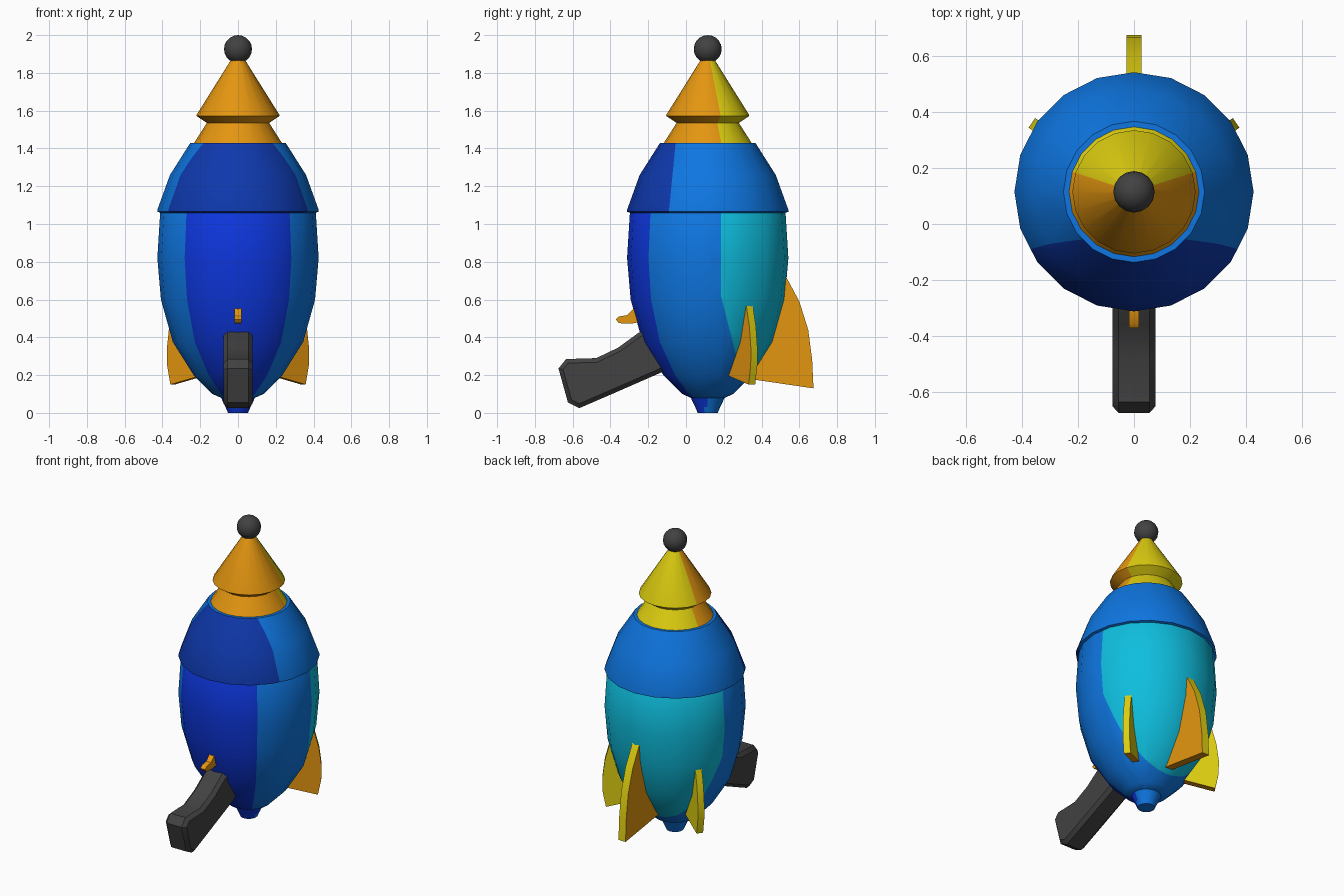
import bpy, bmesh, math
from mathutils import Vector, Matrix

if "Cube" in bpy.data.objects:
    bpy.data.objects.remove(bpy.data.objects["Cube"])

AXIS_Y = 0.115
SIDES = 20


def srgb(c):
    c /= 255
    return c / 12.92 if c <= 0.04045 else ((c + 0.055) / 1.055) ** 2.4


def material(name, r, g, b):
    m = bpy.data.materials.new(name)
    m.diffuse_color = (srgb(r), srgb(g), srgb(b), 1)
    m.use_nodes = True
    m.node_tree.nodes["Principled BSDF"].inputs["Base Color"].default_value = m.diffuse_color
    return m


ROYAL = material("royal_blue", 13, 54, 220)
NAVY = material("deep_blue", 14, 56, 172)
BLUE = material("mid_blue", 14, 118, 225)
CYAN = material("cyan", 14, 190, 222)
ORANGE = material("orange", 228, 150, 16)
YELLOW = material("yellow", 222, 206, 16)
GREY = material("dark_grey", 66, 66, 66)


def finish(bm, name, mats, rule=None, loc=(0, 0, 0), smooth_angle=35):
    """Colour faces by rule, mark sharp edges and make the object."""
    bmesh.ops.recalc_face_normals(bm, faces=bm.faces[:])
    bm.normal_update()
    for f in bm.faces:
        f.smooth = True
        if rule:
            f.material_index = rule(f.calc_center_median(), f.normal)
    for e in bm.edges:
        e.smooth = e.calc_face_angle(0) < math.radians(smooth_angle)
    me = bpy.data.meshes.new(name)
    bm.to_mesh(me)
    bm.free()
    for m in mats:
        me.materials.append(m)
    ob = bpy.data.objects.new(name, me)
    ob.location = loc
    bpy.context.collection.objects.link(ob)
    return ob


def lathe(name, profile, mats, rule=None, cuts=()):
    """Turn an (r, z) profile round the rocket axis; cuts are planes along colour borders."""
    bm = bmesh.new()
    rings = []
    for r, z in profile:
        rings.append([bm.verts.new((r * math.cos(math.tau * i / SIDES),
                                    r * math.sin(math.tau * i / SIDES), z))
                      for i in range(SIDES)])
    for a, b in zip(rings, rings[1:]):
        for i in range(SIDES):
            j = (i + 1) % SIDES
            bm.faces.new((a[i], a[j], b[j], b[i]))
    bm.faces.new(rings[0][::-1])
    bm.faces.new(rings[-1])
    for co, no in cuts:
        bmesh.ops.bisect_plane(bm, geom=bm.verts[:] + bm.edges[:] + bm.faces[:],
                               plane_co=co, plane_no=no)
    return finish(bm, name, mats, rule, (0, AXIS_Y, 0))


def plate(name, outline, half, mats, rule=None, bevel=0, turn=None):
    """Extrude a (y, z) outline across x, optionally turned about the rocket axis."""
    bm = bmesh.new()
    a = [bm.verts.new((-half, y, z)) for y, z in outline]
    b = [bm.verts.new((half, y, z)) for y, z in outline]
    caps = [bm.faces.new(a), bm.faces.new(b[::-1])]
    n = len(outline)
    for i in range(n):
        j = (i + 1) % n
        bm.faces.new((a[i], b[i], b[j], a[j]))
    bmesh.ops.recalc_face_normals(bm, faces=bm.faces[:])
    if bevel:
        edges = list({e for f in caps for e in f.edges})
        bmesh.ops.bevel(bm, geom=edges, offset=bevel, segments=1, affect='EDGES')
    if turn is None:
        return finish(bm, name, mats, rule)
    bm.transform(Matrix.Rotation(turn, 4, 'Z'))
    return finish(bm, name, mats, rule, (0, AXIS_Y, 0))


# Lower hull: royal front, mid blue sides, cyan back
FRONT = math.radians(42)
SLANT = Vector((0, 0.45, 0.115))      # normal of the sloping lower cyan border
SLANT_CO = Vector((0, 0.07, 0.62))


def hull_rule(c, n):
    if math.atan2(abs(c.x), -c.y) < FRONT:
        return 0
    if c.y > 0.07 and (c - SLANT_CO).dot(SLANT) > 0:
        return 2
    return 1


lathe("lower_hull",
      [(0.09, 0.08), (0.135, 0.10), (0.235, 0.20), (0.345, 0.375), (0.408, 0.60),
       (0.427, 0.82), (0.412, 1.06), (0.40, 1.08)],
      [ROYAL, BLUE, CYAN], hull_rule,
      [((0, 0, 0), (math.cos(FRONT), math.sin(FRONT), 0)),
       ((0, 0, 0), (-math.cos(FRONT), math.sin(FRONT), 0)),
       ((0, 0.07, 0), (0, 1, 0)), (SLANT_CO, SLANT)])

# Nozzle under the hull
lathe("nozzle", [(0.053, 0.0), (0.066, 0.03), (0.092, 0.085)], [ROYAL, BLUE],
      lambda c, n: 0 if c.y < -0.01 else 1)

# Upper hull shell with a small overhang
SHELL_CO, SHELL_NO = Vector((0, -0.205, 1.07)), Vector((0, 0.36, -0.035))
lathe("upper_hull",
      [(0.40, 1.055), (0.427, 1.065), (0.427, 1.075), (0.36, 1.26), (0.252, 1.43), (0.20, 1.43)],
      [NAVY, BLUE],
      lambda c, n: 0 if (c - SHELL_CO).dot(SHELL_NO) < 0 and abs(n.z) < 0.95 else 1,
      [(SHELL_CO, SHELL_NO)])

# Nose cone: orange front, yellow back
lathe("nose_cone",
      [(0.235, 1.425), (0.165, 1.535), (0.22, 1.572), (0.218, 1.58), (0.03, 1.88)],
      [ORANGE, YELLOW],
      lambda c, n: 1 if math.atan2(c.y, abs(c.x)) > math.radians(18) else 0)

# Ball on the tip
bm = bmesh.new()
bmesh.ops.create_uvsphere(bm, u_segments=16, v_segments=10, radius=0.074)
finish(bm, "tip_ball", [GREY], None, (0, AXIS_Y, 1.926), 50)

# Fins: yellow where they face back, orange elsewhere


def fin_rule(c, n):
    return 1 if n.y > 0.3 else 0


plate("back_fin",
      [(0.15, 0.19), (0.30, 0.70), (0.41, 0.73), (0.485, 0.59), (0.532, 0.44),
       (0.553, 0.28), (0.56, 0.13)], 0.026, [ORANGE, YELLOW], fin_rule, turn=0)
for side, label in ((-1, "right"), (1, "left")):
    plate(label + "_fin",
          [(0.15, 0.215), (0.30, 0.55), (0.397, 0.565), (0.425, 0.46), (0.44, 0.34),
           (0.438, 0.25), (0.418, 0.15)], 0.021, [ORANGE, YELLOW], fin_rule,
          turn=side * math.radians(56))

# Pistol grip at the front
plate("grip",
      [(-0.10, 0.47), (-0.25, 0.425), (-0.36, 0.345), (-0.475, 0.29), (-0.635, 0.285),
       (-0.675, 0.235), (-0.625, 0.055), (-0.565, 0.025), (-0.38, 0.105),
       (-0.14, 0.21), (-0.05, 0.26)], 0.077, [GREY], bevel=0.022)

# Trigger above the grip
plate("trigger",
      [(-0.22, 0.60), (-0.275, 0.555), (-0.31, 0.518), (-0.355, 0.51), (-0.372, 0.495),
       (-0.355, 0.475), (-0.29, 0.472), (-0.20, 0.49)], 0.018, [ORANGE])
